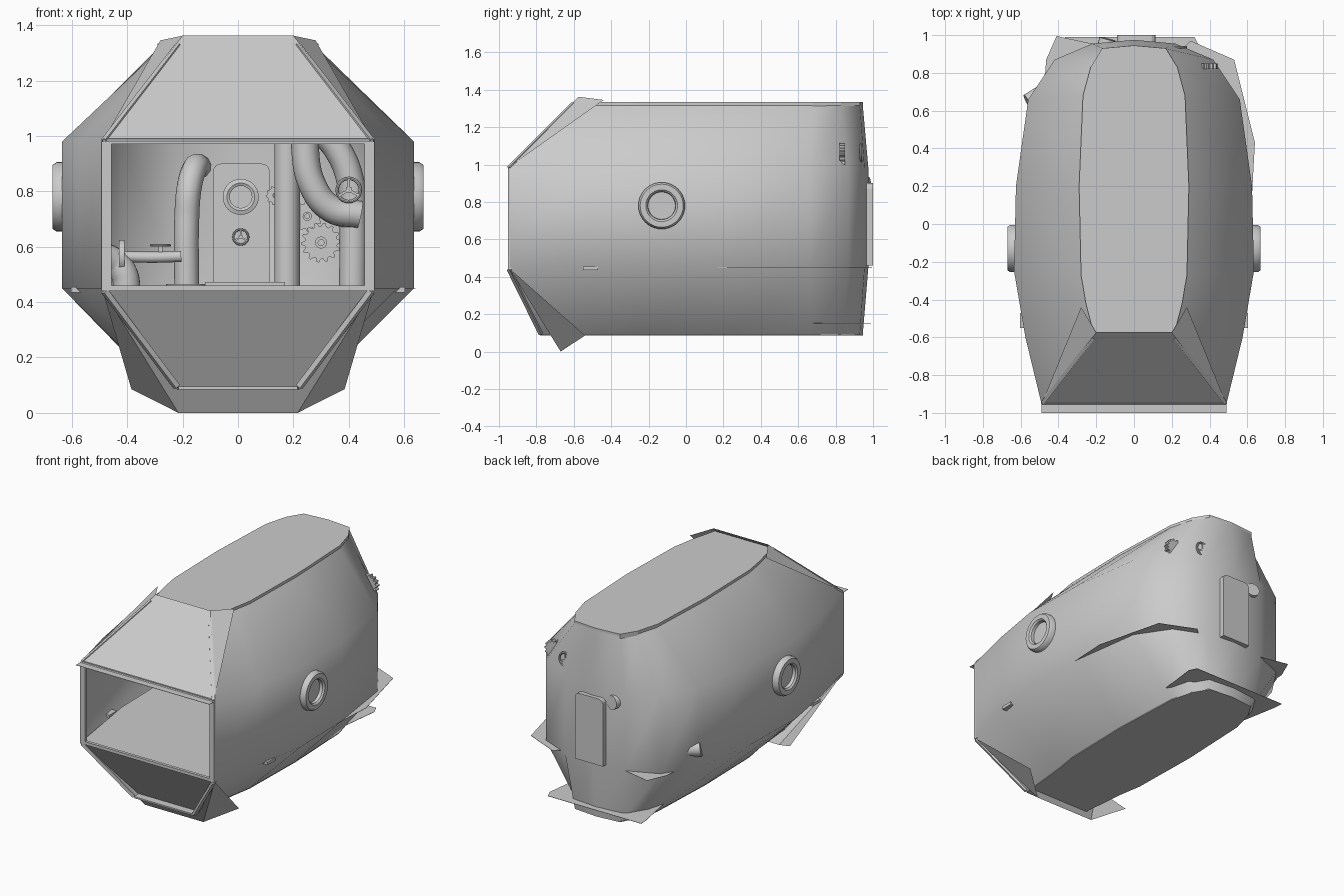
import bpy, bmesh, math
from mathutils import Vector, Matrix

if "Cube" in bpy.data.objects:
    bpy.data.objects.remove(bpy.data.objects["Cube"])

def add_mesh(name, verts, faces, smooth=None):
    me = bpy.data.meshes.new(name)
    me.from_pydata([tuple(v) for v in verts], [], faces)
    bm = bmesh.new()
    bm.from_mesh(me)
    bmesh.ops.recalc_face_normals(bm, faces=bm.faces)
    bm.to_mesh(me)
    bm.free()
    ob = bpy.data.objects.new(name, me)
    bpy.context.collection.objects.link(ob)
    if smooth:
        bpy.context.view_layer.objects.active = ob
        bpy.ops.object.select_all(action='DESELECT')
        ob.select_set(True)
        bpy.ops.object.shade_smooth_by_angle(angle=math.radians(smooth))
    return ob

def prism(name, pts, depth, place=Matrix(), smooth=None):
    """Extrude a 2D outline along local z, then place it."""
    n = len(pts)
    v = [place @ Vector((x, y, z)) for z in (0, depth) for x, y in pts]
    f = [tuple(range(n)), tuple(range(n, 2 * n))]
    f += [(i, (i + 1) % n, n + (i + 1) % n, n + i) for i in range(n)]
    return add_mesh(name, v, f, smooth)

def lathe(name, prof, place, n=32):
    """Revolve a closed loop of (radius, height) points around local z."""
    m = len(prof)
    v = [place @ Vector((r * math.cos(a), r * math.sin(a), h))
         for a in (2 * math.pi * i / n for i in range(n)) for r, h in prof]
    f = [(i * m + j, i * m + (j + 1) % m, (i + 1) % n * m + (j + 1) % m, (i + 1) % n * m + j)
         for i in range(n) for j in range(m)]
    return add_mesh(name, v, f, 35)

def tube(name, pts, r):
    cu = bpy.data.curves.new(name, 'CURVE')
    cu.dimensions = '3D'
    cu.bevel_depth, cu.bevel_resolution, cu.use_fill_caps = r, 4, True
    sp = cu.splines.new('BEZIER')
    sp.bezier_points.add(len(pts) - 1)
    for b, p in zip(sp.bezier_points, pts):
        b.co = p
        b.handle_left_type = b.handle_right_type = 'AUTO'
    ob = bpy.data.objects.new(name, cu)
    bpy.context.collection.objects.link(ob)

def facing(loc, axis):
    return Matrix.Translation(loc) @ Vector(axis).to_track_quat('Z', 'Y').to_matrix().to_4x4()

def bar(name, a, b, w=0.035, t=0.025):
    d = Vector(b) - Vector(a)
    prism(name, [(-w/2, -t/2), (w/2, -t/2), (w/2, t/2), (-w/2, t/2)], d.length, facing(a, d))

def wheel(name, loc, r, axis=(0, -1, 0)):
    place = facing(loc, axis)
    c = [(r + r * .15 * math.cos(k * math.pi / 4), r * .15 * math.sin(k * math.pi / 4)) for k in range(8)]
    lathe(name + "_rim", c, place, 24)
    for k in range(3):
        a = math.pi / 2 + k * 2 * math.pi / 3
        bar(name + "_spoke", place @ Vector((0, 0, 0)),
            place @ Vector((r * math.cos(a), r * math.sin(a), 0)), r * .22, r * .22)

def gear(name, loc, r, teeth=14, axis=(0, -1, 0)):
    pts = []
    for i in range(teeth * 4):
        a = 2 * math.pi * i / (teeth * 4)
        q = r if i % 4 < 2 else r * .82
        pts.append((q * math.cos(a), q * math.sin(a)))
    prism(name, pts, .03, facing(loc, axis))
    lathe(name + "_hub", [(r*.15, 0), (r*.3, 0), (r*.3, .05), (r*.15, .05)], facing(loc, axis), 16)

def mirror_path(half):
    """Mirror a right-hand outline (front to back) into a full front-open path."""
    return half + [(-x, y) for x, y in reversed(half) if x > 0]

# hull shell: four lofted plan outlines, open at the nose
mid = [(.49, -.95), (.575, -.6), (.635, -.25), (.625, .2), (.56, .66), (.42, .87), (.22, .955), (0, .975)]
deck = [(.205, -.6), (.25, -.42), (.275, -.27), (.285, .2), (.265, .68), (.225, .83), (.165, .93), (0, .945)]
keel = [(.215, -.78)] + deck[1:]
levels = [(keel, .09), (mid, .45), (mid, .98), (deck, 1.32)]
verts = [(x, y, z) for half, z in levels for x, y in mirror_path(half)]
n = len(mirror_path(mid))
add_mesh("hull_shell", verts, [(l*n + i, l*n + i + 1, (l+1)*n + i + 1, (l+1)*n + i)
                               for l in range(3) for i in range(n - 1)], 50)

# roof slab, keel plate and the low deck whose rear corners pass through the hull
grow = [(x * 1.02, y) for x, y in mirror_path(deck)]
prism("roof_deck", grow, .03, Matrix.Translation((0, 0, 1.303)))
prism("keel_plate", mirror_path(keel), .01, Matrix.Translation((0, 0, .085)))
prism("lower_deck", [(-.25, -.6), (.25, -.6), (.28, .4), (.345, .94), (.32, .99), (-.365, .99), (-.36, .93), (-.28, .5)],
      .002, Matrix.Translation((0, 0, .15)))

# cabin floor, its edges pass through the hull at the rear and right
prism("cabin_floor", [(.49, -.93), (.56, -.6), (.6, -.3), (.64, .43), (.53, .87), (.3, .97), (.26, .93),
                      (-.2, .95), (-.41, .995), (-.465, .87), (-.47, .8), (-.54, .6), (-.58, .2),
                      (-.57, -.4), (-.49, -.93)],
      .002, Matrix.Translation((0, 0, .449)))

# folded nose panels above and below the window
for name, front, centre, wing in (
        ("upper_nose_panel", (.49, -.955, .98), (.2, -.575, 1.362), (.28, -.44, 1.345)),
        ("lower_nose_panel", (.49, -.945, .445), (.215, -.67, 0), (.385, -.54, .086))):
    v = [(s * p[0], p[1], p[2]) for s in (-1, 1) for p in (front, centre, wing)]
    add_mesh(name, v, [(0, 3, 4, 1), (0, 1, 2), (3, 5, 4)])

# window frame with a thin visor above the opening
for s in (-1, 1):
    bar("window_post", (s*.475, -.94, .44), (s*.475, -.94, .98))
    bar("upper_nose_frame", (s*.482, -.945, .98), (s*.215, -.6, 1.325), .02, .02)
    bar("lower_nose_frame", (s*.482, -.945, .44), (s*.222, -.775, .095), .02, .02)
    prism("side_tab", [(.56, -.55), (.603, -.55), (.603, -.47), (.56, -.47)], .02,
          Matrix.Translation((0, 0, .435)) @ Matrix.Scale(s, 4, (1, 0, 0)))
for z in (.98, .45):
    bar("cross_frame", (-.485, -.94, z), (.485, -.94, z), .02, .02)
prism("window_visor", [(-.49, -1), (.49, -1), (.49, -.93), (-.49, -.93)], .002, Matrix.Translation((0, 0, .978)))

# side portholes
for s in (-1, 1):
    place = facing((s * .61, -.13, .78), (s, 0, 0))
    lathe("porthole_ring", [(.07, 0), (.125, 0), (.125, .045), (.115, .06), (.085, .06), (.075, .05)], place, 40)
    lathe("porthole_glass", [(.001, .025), (.08, .025), (.08, .03), (.001, .03)], place, 32)

# rear door with round-cornered top, porthole and lock wheel
c = .03
top = [(.0725 + c * math.cos(a * math.pi / 8), .87 + c * math.sin(a * math.pi / 8)) for a in range(5)]
outline = [(-.1025, .46), (.1025, .46)] + top + [(-x, z) for x, z in reversed(top)]
prism("rear_door", [(x + .012, z) for x, z in outline], .06,
      Matrix.Translation((0, 1.0, 0)) @ Matrix.Rotation(math.pi / 2, 4, 'X'))
lathe("door_porthole", [(.04, 0), (.065, 0), (.065, .03), (.05, .035), (.04, .03)], facing((.01, .94, .78), (0, -1, 0)))
wheel("door_wheel", (.01, .92, .635), .027)
bar("door_wheel_stem", (.01, .95, .635), (.01, .915, .635), .012, .012)
prism("door_step", [(-.12, .55), (.17, .55), (.17, .93), (-.12, .93)], .02, Matrix.Translation((0, 0, .453)))

# interior pipework along the rear wall
tube("left_standpipe", [(-.185, .86, .45), (-.185, .86, .7), (-.175, .87, .82), (-.155, .92, .885), (-.14, .98, .89)], .045)
lathe("standpipe_base", [(.04, 0), (.075, 0), (.075, .012), (.04, .012)], facing((-.185, .86, .453), (0, 0, 1)))
tube("right_column", [(.177, .8, .45), (.177, .8, .8), (.177, .8, 1.28)], .046)
tube("swept_pipe", [(.235, .72, 1.2), (.24, .72, .98), (.27, .72, .82), (.34, .73, .735), (.44, .74, .715)], .05)
tube("right_standpipe", [(.415, .78, .45), (.415, .78, .7), (.405, .78, .84), (.36, .78, .95), (.3, .78, 1.02)], .05)
tube("feed_pipe", [(-.44, .7, .565), (-.3, .7, .562), (-.205, .7, .565)], .02)
tube("left_elbow", [(-.56, .64, .57), (-.45, .7, .55), (-.41, .7, .5), (-.4, .7, .44)], .05)
lathe("elbow_flange", [(.02, 0), (.06, 0), (.06, .02), (.02, .02)], facing((-.43, .7, .565), (1, 0, 0)))

# valves
wheel("feed_valve", (-.28, .7, .605), .033, (0, 0, 1))
bar("feed_valve_stem", (-.28, .7, .565), (-.28, .7, .605), .015, .015)
wheel("wall_valve", (.4, .69, .805), .042)
bar("wall_valve_stem", (.4, .75, .805), (.4, .685, .805), .02, .02)
wheel("upper_valve", (.23, .935, 1.06), .045)

# gear train at the rear right
gear("large_gear", (.3, .82, .615), .072)
gear("middle_gear", (.25, .84, .71), .055, 12)
gear("small_gear", (.135, .9, .785), .035, 10)
gear("upper_gear", (.38, .85, 1.05), .065)
